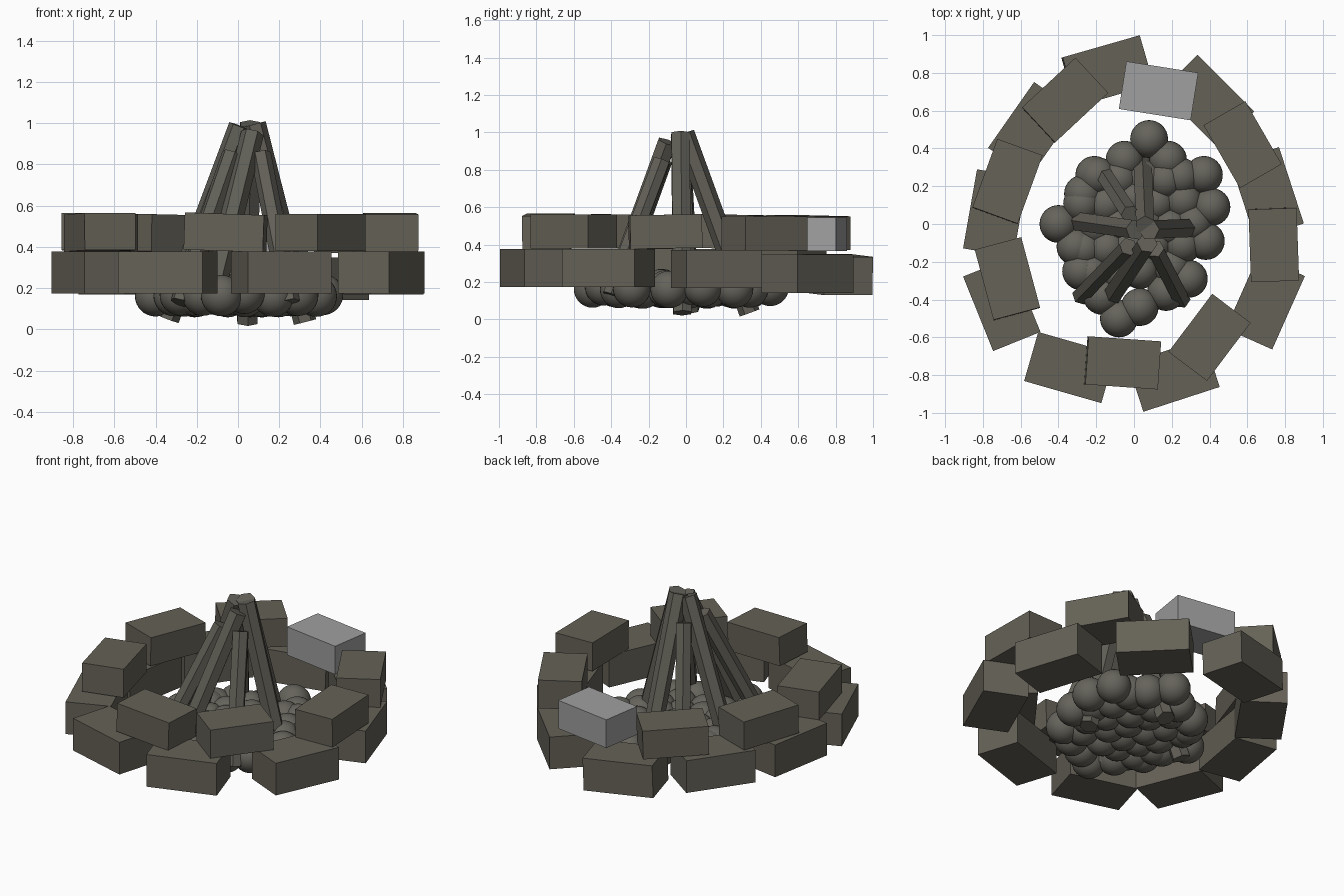
import bpy, math, random
from mathutils import Vector, Euler

cube = bpy.data.objects.get("Cube")
if cube:
    bpy.data.objects.remove(cube)


def material(name, rgb):
    m = bpy.data.materials.new(name)
    m.use_nodes = True
    m.diffuse_color = (*rgb, 1)
    m.node_tree.nodes["Principled BSDF"].inputs["Base Color"].default_value = (*rgb, 1)
    return m


stone = material("dark_stone", (0.13, 0.12, 0.095))
pale = material("pale_stone", (0.35, 0.35, 0.35))
wood = material("charred_wood", (0.12, 0.115, 0.095))
coal = material("coal", (0.13, 0.125, 0.105))


def finish(name, mat):
    ob = bpy.context.object
    ob.name = name
    ob.data.materials.append(mat)
    return ob


def brick(name, x, y, z, turn, tilt, size, mat):
    bpy.ops.mesh.primitive_cube_add(size=1, location=(x, y, z))
    ob = finish(name, mat)
    ob.scale = size
    ob.rotation_euler = Euler((0, math.radians(tilt), math.radians(turn)))


def log(name, foot, top, radius=0.056):
    foot, top = Vector(foot), Vector(top)
    axis = top - foot
    bpy.ops.mesh.primitive_cylinder_add(vertices=6, radius=radius, depth=axis.length,
                                        location=(foot + top) / 2)
    ob = finish(name, wood)
    ob.rotation_euler = axis.to_track_quat('Z', 'Y').to_euler()


# Lower ring of bricks: x, y, z, turn, tilt
lower = [(-.14, .81, .24, 16, 2), (.39, .65, .245, -45, 0), (.705, .163, .27, -72, 0),
         (.695, -.415, .275, 66, 0), (.21, -.80, .275, 18, 0), (-.34, -.76, .275, -16, 0),
         (-.70, -.425, .275, -68, 0), (-.735, .057, .275, 80, 0), (-.54, .50, .27, 55, 0)]
for i, b in enumerate(lower):
    brick(f"lower_brick_{i + 1}", *b, (.425, .27, .205), stone)

# Upper ring of bricks
upper = [(.13, .705, .455, -9, 0), (.575, .42, .46, -60, 0), (.74, -.11, .47, -88, 1),
         (.40, -.60, .47, 53, 0), (-.06, -.735, .47, -4, 2), (-.67, -.29, .47, -75, -1),
         (-.67, .225, .47, 70, 1), (-.365, .655, .465, 43, 1)]
for i, b in enumerate(upper):
    brick(f"upper_brick_{i + 1}", *b, (.385, .255, .18), pale if i == 0 else stone)

# Logs leaning together
log("left_log", (.325, -.02, .035), (.08, -.03, .995))
log("right_log", (-.34, .02, .05), (.01, -.03, .985))
log("back_log", (.045, .34, .035), (.06, -.01, .995))
log("front_log", (-.13, -.40, .13), (.07, -.10, .95))
log("front_right_short_log", (-.28, -.38, .13), (-.03, -.12, .85), .05)
log("front_left_short_log", (.25, -.40, .13), (.11, -.13, .85), .05)
log("back_right_short_log", (-.17, .28, .13), (-.02, .05, .85), .05)

# Coals: the rim follows the heap's outline, the middle is a loose lattice
rim = [(.08, .45), (-.05, .34), (-.21, .26), (-.27, .16), (-.40, 0), (-.28, -.25),
       (-.17, -.38), (-.08, -.5), (.03, -.44), (.17, -.36), (.29, -.29), (.38, -.09),
       (.41, .09), (.37, .26), (.18, .34), (.25, .25), (-.31, -.12)]
random.seed(4)
spots = list(rim)
for row in range(-3, 4):
    for col in range(-3, 4):
        x, y = .05 + (col + .5 * (row % 2)) * .13, row * .12
        if (x / .32) ** 2 + (y / .36) ** 2 < 1:
            spots.append((x + random.uniform(-.02, .02), y + random.uniform(-.02, .02)))
for i, (x, y) in enumerate(spots):
    bpy.ops.mesh.primitive_uv_sphere_add(segments=32, ring_count=16, radius=.1,
                                         location=(x, y, random.uniform(.157, .175)))
    finish(f"coal_{i + 1}", coal)
    bpy.ops.object.shade_smooth()
